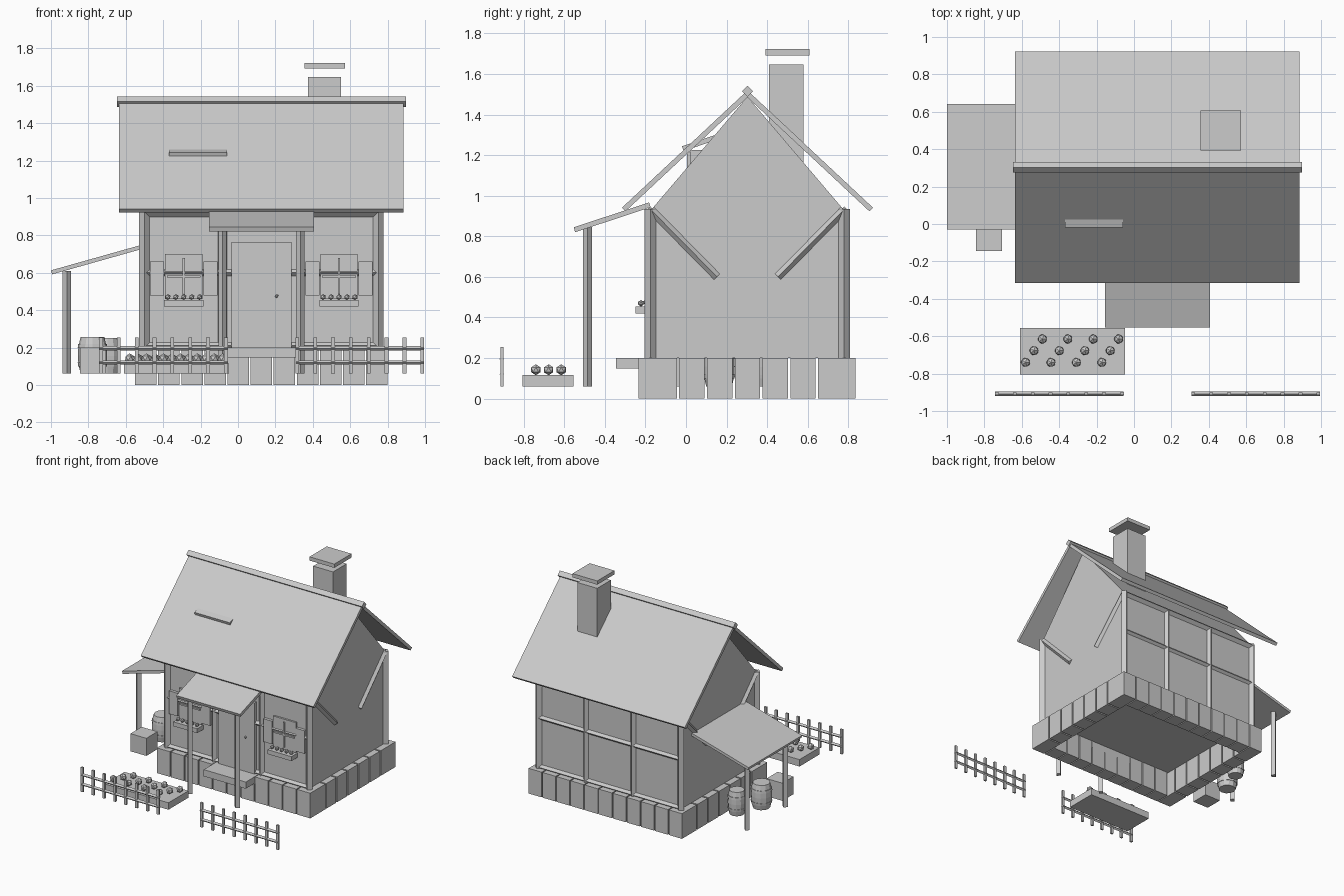
import bpy, bmesh, math
from mathutils import Vector, Matrix

if "Cube" in bpy.data.objects:
    bpy.data.objects.remove(bpy.data.objects["Cube"])

CX, CY = 0.125, 0.303          # house centre
X0, X1, Y0, Y1 = -0.5, 0.75, -0.172, 0.778
BASE, EAVE, APEX = 0.2, 0.93, 1.488


def finish(name, bm):
    bmesh.ops.recalc_face_normals(bm, faces=bm.faces)
    me = bpy.data.meshes.new(name)
    bm.to_mesh(me)
    bm.free()
    ob = bpy.data.objects.new(name, me)
    bpy.context.collection.objects.link(ob)
    return ob


def box(name, x, y, z):
    """Box from (min, max) ranges."""
    bm = bmesh.new()
    c = [(a + b) / 2 for a, b in (x, y, z)]
    s = [b - a for a, b in (x, y, z)]
    bmesh.ops.create_cube(bm, size=1, matrix=Matrix.Translation(c) @ Matrix.Diagonal((*s, 1)))
    return finish(name, bm)


def beam(name, a, b, r):
    """Four-sided timber set on its edge between two points."""
    a, b = Vector(a), Vector(b)
    d = b - a
    bm = bmesh.new()
    m = Matrix.Translation((a + b) / 2) @ d.to_track_quat('Z', 'Y').to_matrix().to_4x4()
    bmesh.ops.create_cone(bm, cap_ends=True, segments=4, radius1=r, radius2=r,
                          depth=d.length, matrix=m)
    return finish(name, bm)


def prism(name, pts, axis, lo, hi):
    """Extrude a profile along x (points are y,z) or y (points are x,z)."""
    bm = bmesh.new()
    put = (lambda p, t: (t, p[0], p[1])) if axis == 'x' else (lambda p, t: (p[0], t, p[1]))
    f = bm.faces.new([bm.verts.new(put(p, lo)) for p in pts])
    g = bmesh.ops.extrude_face_region(bm, geom=[f])
    move = Vector(put((0, 0), hi - lo))
    bmesh.ops.translate(bm, vec=move, verts=[v for v in g['geom'] if isinstance(v, bmesh.types.BMVert)])
    return finish(name, bm)


def slab(name, p, q, t, axis, lo, hi):
    """Sloping board whose centre line runs from p to q."""
    p, q = Vector(p), Vector(q)
    n = (q - p).orthogonal().normalized() * t / 2
    return prism(name, [p - n, q - n, q + n, p + n], axis, lo, hi)


def balls(name, centres, r):
    bm = bmesh.new()
    for c in centres:
        bmesh.ops.create_icosphere(bm, subdivisions=1, radius=r, matrix=Matrix.Translation(c))
    return finish(name, bm)


def barrel(name, x, y, r, h, sides=12):
    """Bulging barrel with two hoops."""
    prof = [(0.8, 0), (0.92, .2), (0.97, .2), (1.0, .3), (0.96, .3), (0.98, .5),
            (0.96, .7), (1.0, .7), (0.97, .8), (0.92, .8), (0.8, 1)]
    bm = bmesh.new()
    rings = [[bm.verts.new((x + r * k * math.cos(2 * math.pi * i / sides),
                            y + r * k * math.sin(2 * math.pi * i / sides), 0.06 + h * z))
              for i in range(sides)] for k, z in prof]
    for a, b in zip(rings, rings[1:]):
        for i in range(sides):
            j = (i + 1) % sides
            bm.faces.new((a[i], a[j], b[j], b[i]))
    bm.faces.new(rings[0])
    bm.faces.new(rings[-1])
    return finish(name, bm)


# Foundation stones: 11 along front and back, 7 along each side
for i in range(11):
    x = CX + (i - 5) * 0.1235
    for y in (-0.235, 0.721):
        box("foundation_stone", (x - .0575, x + .0575), (y, y + .115), (0, BASE))
for i in range(7):
    y = CY + (i - 3) * 0.137
    for x in (-0.55, 0.685):
        box("foundation_stone_side", (x, x + .115), (y - .0625, y + .0625), (0, BASE))

# House body with gables
prism("house_body", [(Y0, BASE), (Y1, BASE), (Y1, EAVE), (CY, APEX), (Y0, EAVE)], 'x', X0, X1)

# Timber frame
for y in (Y0 - .004, Y1 + .002):
    for x in (X0, X1):
        beam("corner_post", (x, y, BASE), (x, y, EAVE + .005), .028)
    for x in (CX - .208, CX + .208):
        beam("wall_post", (x, y, BASE), (x, y, EAVE), .023)
    for z, r in ((.21, .018), (.6, .018), (.922, .024)):
        beam("wall_rail", (X0, y, z), (X1, y, z), r)
for x in (X0, X1):
    for s in (-1, 1):
        beam("gable_brace", (x, CY + s * .475, .93), (x, CY + s * .15, .6), .02)

# Main roof and ridge
for s in (-1, 1):
    slab("roof_side", (CY + s * .61, .932), (CY + s * .004, 1.498), .025, 'x', -.635, .885)
beam("ridge_beam", (-.648, CY, 1.515), (.898, CY, 1.515), .028)

# Chimney
box("chimney", (.375, .55), (.409, .58), (1.05, 1.647))
box("chimney_cap", (.355, .573), (.392, .608), (1.692, 1.722))

# Dormer
slab("dormer_roof", (-.016, 1.232), (.15, 1.288), .025, 'x', -.37, -.058)
box("dormer_body", (-.34, -.088), (.02, .18), (1.1, 1.225))
box("dormer_window", (-.28, -.148), (.004, .02), (1.13, 1.215))

# Porch
slab("porch_roof", (-.55, .832), (-.178, .955), .025, 'x', -.155, .405)
for x in (CX - .208, CX + .208):
    beam("porch_post", (x, -.485, .06), (x, -.485, .845), .022)
box("porch_step", (-.06, .31), (-.345, -.12), (.147, BASE))

# Door
box("door", (-.035, .285), (-.198, -.17), (BASE, .765))
balls("door_knob", [(.207, -.203, .475)], .01)

# Windows with shutters and flower boxes
for c in (-.29, .54):
    box("window_frame", (c - .1, c + .1), (-.187, -.17), (.46, .7))
    box("window_mullion", (c - .006, c + .006), (-.197, -.18), (.48, .68))
    box("window_crossbar", (c - .09, c + .09), (-.197, -.18), (.574, .586))
    for s in (-1, 1):
        a, b = sorted((c + s * .105, c + s * .18))
        box("shutter", (a, b), (-.195, -.17), (.477, .66))
    box("flower_box", (c - .105, c + .105), (-.25, -.172), (.42, .455))
    balls("window_flowers", [(c + i * .0425, -.222, .47) for i in range(-2, 3)], .016)

# Lean-to shelter on the left
slab("shelter_roof", (-.997, .602), (-.5, .742), .022, 'y', -.03, .642)
for y in (.06, .54):
    beam("shelter_post", (-.915, y, .06), (-.915, y, .61), .023)
barrel("barrel_large", -.778, .163, .079, .197)
barrel("barrel_small", -.697, .356, .068, .19)
box("crate", (-.845, -.705), (-.145, -.005), (.06, .2))

# Flower bed
box("flower_bed", (-.61, -.048), (-.805, -.555), (.06, .115))
balls("bed_flowers", [(-.58 + .136 * i + .045 * j, -.74 + .0625 * j, .142)
                      for i in range(4) for j in range(3)], .027)

# Front fences
for start in (-.733, .317):
    for i in range(8):
        x = start + i * .0955
        box("fence_picket", (x - .01, x + .01), (-.915, -.9), (.06, .255))
    for z in (.12, .195):
        beam("fence_rail", (start - .01, -.908, z), (start + .678, -.908, z), .012)
